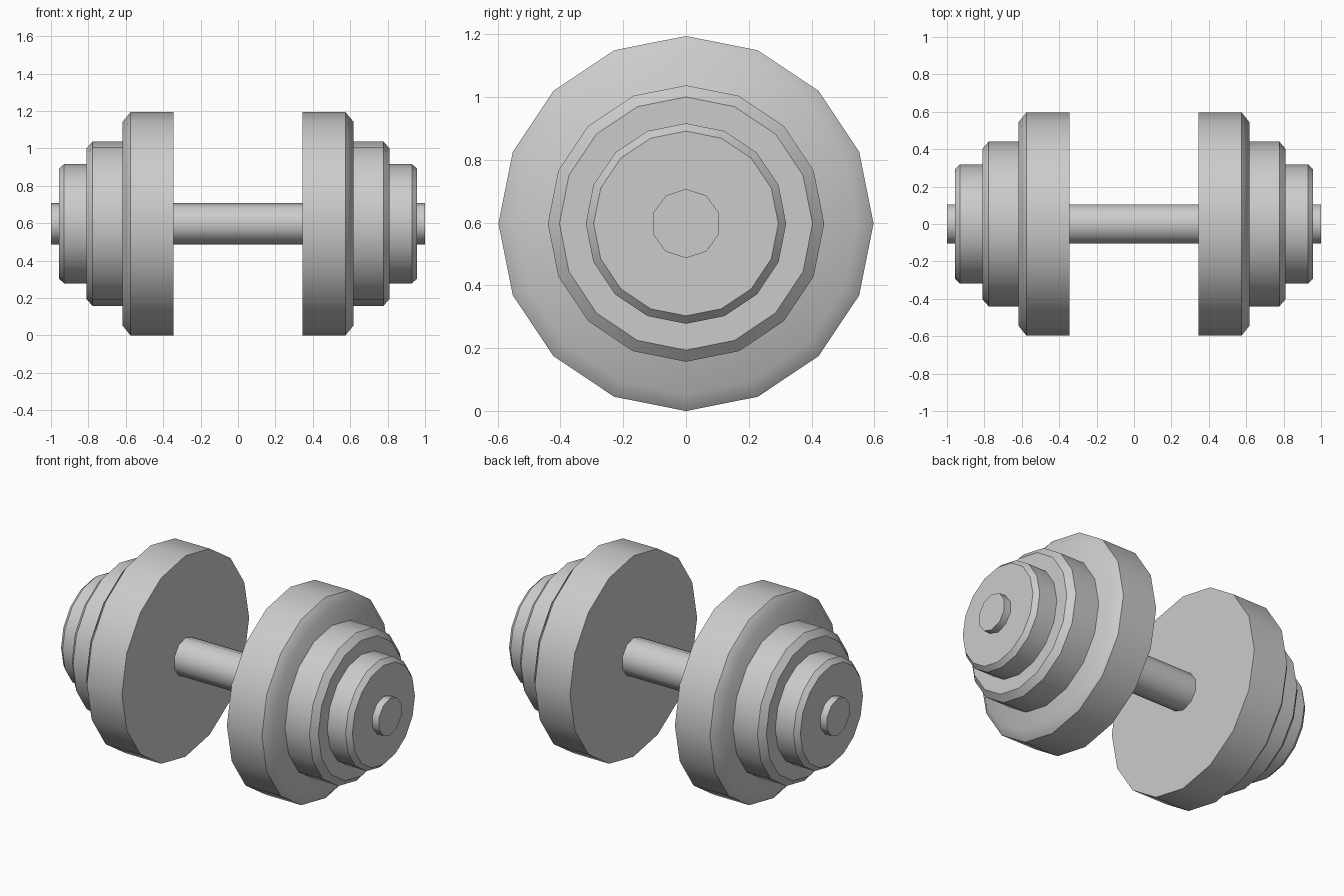
import bpy, bmesh
from math import sin, cos, pi, radians

if "Cube" in bpy.data.objects:
    bpy.data.objects.remove(bpy.data.objects["Cube"])

CZ = 0.597  # height of the bar axis


def lathe_x(name, profile, sides):
    """Closed solid turned about the bar axis; profile = (x, radius) pairs."""
    bm = bmesh.new()
    rings = []
    for x, r in profile:
        rings.append([bm.verts.new((x, r * sin(2 * pi * i / sides), r * cos(2 * pi * i / sides)))
                      for i in range(sides)])
    for a, b in zip(rings, rings[1:]):
        for i in range(sides):
            j = (i + 1) % sides
            bm.faces.new((a[i], a[j], b[j], b[i]))
    bm.faces.new(rings[0])
    bm.faces.new(rings[-1])
    bmesh.ops.recalc_face_normals(bm, faces=bm.faces)
    mesh = bpy.data.meshes.new(name)
    bm.to_mesh(mesh)
    bm.free()
    obj = bpy.data.objects.new(name, mesh)
    bpy.context.collection.objects.link(obj)
    obj.location.z = CZ
    bpy.ops.object.select_all(action='DESELECT')
    obj.select_set(True)
    bpy.context.view_layer.objects.active = obj
    bpy.ops.object.shade_smooth_by_angle(angle=radians(40))
    return obj


# Ten-sided bar through both weight stacks
lathe_x("bar", [(-1, 0.11), (1, 0.11)], 10)

# Weight plates: inner x, chamfer start x, outer x, radius, chamfered radius
plates = {
    "large_plate": (0.345, 0.575, 0.617, 0.597, 0.545),
    "medium_plate": (0.617, 0.777, 0.81, 0.44, 0.403),
    "small_plate": (0.81, 0.93, 0.957, 0.319, 0.294),
}
for name, (x0, x1, x2, r, rc) in plates.items():
    for side, s in (("left", -1), ("right", 1)):
        lathe_x(f"{name}_{side}", [(s * x0, r), (s * x1, r), (s * x2, rc)], 16)
